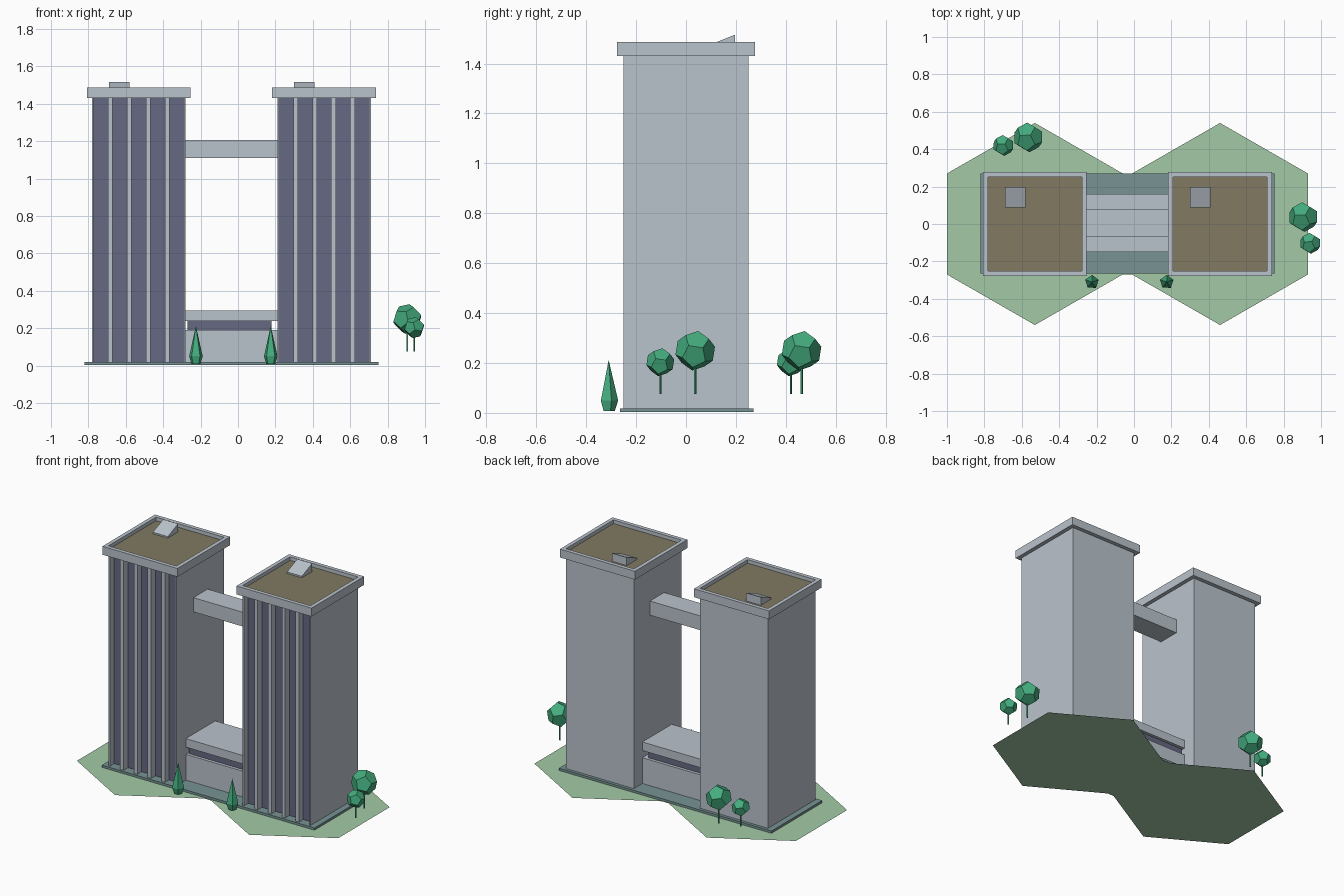
import bpy, bmesh, math
from mathutils import Vector

if "Cube" in bpy.data.objects:
    bpy.data.objects.remove(bpy.data.objects["Cube"], do_unlink=True)


def material(name, *srgb):
    """Flat colour given as 0-255 display values, stored as linear."""
    lin = [((c / 255 + 0.055) / 1.055) ** 2.4 for c in srgb] + [1]
    m = bpy.data.materials.new(name)
    m.use_nodes = True
    m.diffuse_color = lin
    m.node_tree.nodes["Principled BSDF"].inputs["Base Color"].default_value = lin
    return m


CONCRETE = material("pale concrete", 186, 195, 204)
GLASS = material("dark window", 102, 105, 130)
ROOF = material("brown roof", 129, 122, 98)
PAVING = material("teal paving", 120, 147, 148)
GRASS = material("grass green", 163, 202, 166)
LEAF = material("tree green", 68, 172, 126)


def finish(name, bm, *mats):
    bmesh.ops.recalc_face_normals(bm, faces=bm.faces)
    mesh = bpy.data.meshes.new(name)
    bm.to_mesh(mesh)
    bm.free()
    for m in mats:
        mesh.materials.append(m)
    ob = bpy.data.objects.new(name, mesh)
    bpy.context.collection.objects.link(ob)
    return ob


def prism(points, direction):
    """Closed solid: a polygon pushed along a direction."""
    bm = bmesh.new()
    face = bm.faces.new([bm.verts.new(p) for p in points])
    ext = bmesh.ops.extrude_face_region(bm, geom=[face], use_keep_orig=True)
    verts = [v for v in ext["geom"] if isinstance(v, bmesh.types.BMVert)]
    bmesh.ops.translate(bm, vec=direction, verts=verts)
    return bm


def box(name, mat, x0, x1, y0, y1, z0, z1):
    base = [(x0, y0, z0), (x1, y0, z0), (x1, y1, z0), (x0, y1, z0)]
    return finish(name, prism(base, (0, 0, z1 - z0)), mat)


# Lawn: two joined hexagons
bm = bmesh.new()
outline = [(-1, -.27), (-.53, -.54), (-.06, -.27), (-.01, -.27), (.46, -.54), (.93, -.27)]
outline += [(x, -y) for x, y in reversed(outline)]
bm.faces.new([bm.verts.new((x, y, 0)) for x, y in outline])
lawn = finish("lawn", bm, GRASS)

box("plinth", PAVING, -.82, .75, -.265, .27, .003, .018)


def tower(side, cx):
    half, pitch, win, depth = .25, .1015, .0385, .045
    # Plan with five window slots along the front
    plan = [(-half, -half)]
    for i in range(-2, 3):
        a, b = i * pitch - win, i * pitch + win
        plan += [(a, -half), (a, depth - half), (b, depth - half), (b, -half)]
    plan += [(half, -half), (half, half), (-half, half)]
    bm = prism([(cx + x, y, .01) for x, y in plan], (0, 0, 1.42))
    for f in bm.faces:
        slot_back = abs(f.calc_center_median().y - (depth - half)) < 1e-4
        f.material_index = int(slot_back and abs(f.normal.z) < .5)
    finish(side + "_tower", bm, CONCRETE, GLASS)

    # Cornice with a sunken roof
    bm = prism([(cx + sx * .277, sy * .277, 1.43) for sx, sy in
                ((-1, -1), (1, -1), (1, 1), (-1, 1))], (0, 0, .056))
    bmesh.ops.recalc_face_normals(bm, faces=bm.faces)
    top = max(bm.faces, key=lambda f: f.calc_center_median().z)
    bmesh.ops.inset_individual(bm, faces=[top], thickness=.037)
    ext = bmesh.ops.extrude_discrete_faces(bm, faces=[top])
    floor = ext["faces"][0]
    bmesh.ops.translate(bm, vec=(0, 0, -.024), verts=floor.verts)
    floor.material_index = 1
    finish(side + "_cornice", bm, CONCRETE, ROOF)

    # Sloping roof hatch
    x = cx - .16
    wedge = [(x, .088, 1.46), (x, .197, 1.46), (x, .197, 1.516), (x, .088, 1.472)]
    finish(side + "_roof_hatch", prism(wedge, (.11, 0, 0)), CONCRETE)


tower("right", -.53)
tower("left", .46)

# Links between the towers
box("skybridge", CONCRETE, -.28, .21, -.07, .08, 1.11, 1.205)
box("lobby_walls", CONCRETE, -.28, .21, -.15, .16, .01, .19)
box("lobby_window_band", GLASS, -.27, .18, -.13, .14, .19, .24)
box("lobby_roof", CONCRETE, -.28, .21, -.15, .16, .238, .295)


def round_tree(name, x, y, z, r):
    # Twelve-sided crown
    g = (1 + math.sqrt(5)) / 2
    s = (-1, 1)
    pts = [(a, b, c) for a in s for b in s for c in s]
    for a in s:
        for b in s:
            p = (0, a / g, b * g)
            pts += [p, p[1:] + p[:1], p[2:] + p[:2]]
    bm = bmesh.new()
    for p in pts:
        bm.verts.new(Vector(p) * r / math.sqrt(3))
    bmesh.ops.convex_hull(bm, input=bm.verts)
    bmesh.ops.dissolve_limit(bm, angle_limit=.05, verts=bm.verts, edges=bm.edges)
    crown = finish(name + "_crown", bm, LEAF)
    crown.location = (x, y, z)
    crown.rotation_euler = (.3, .2, .5)
    # Thin trunk
    bm = bmesh.new()
    bmesh.ops.create_cone(bm, cap_ends=True, segments=5, radius1=.005,
                          radius2=.005, depth=z - .075)
    trunk = finish(name + "_trunk", bm, LEAF)
    trunk.location = (x, y, (z + .075) / 2)


round_tree("side_tree_large", .905, .037, .249, .081)
round_tree("side_tree_small", .942, -.103, .203, .057)
round_tree("back_tree_large", -.565, .463, .249, .081)
round_tree("back_tree_small", -.698, .42, .203, .057)

# Pointed shrubs by the entrance
for name, x in (("right_shrub", -.225), ("left_shrub", .175)):
    bm = bmesh.new()
    rings = []
    for r, z in ((.025, .008), (.038, .05)):
        rings.append([bm.verts.new((r * math.cos(k * math.tau / 5 + .3),
                                    r * math.sin(k * math.tau / 5 + .3), z)) for k in range(5)])
    low, mid = rings
    tip = bm.verts.new((0, 0, .212))
    bm.faces.new(low)
    for k in range(5):
        n = (k + 1) % 5
        bm.faces.new((low[k], low[n], mid[n], mid[k]))
        bm.faces.new((mid[k], mid[n], tip))
    finish(name, bm, LEAF).location = (x, -.31, 0)
